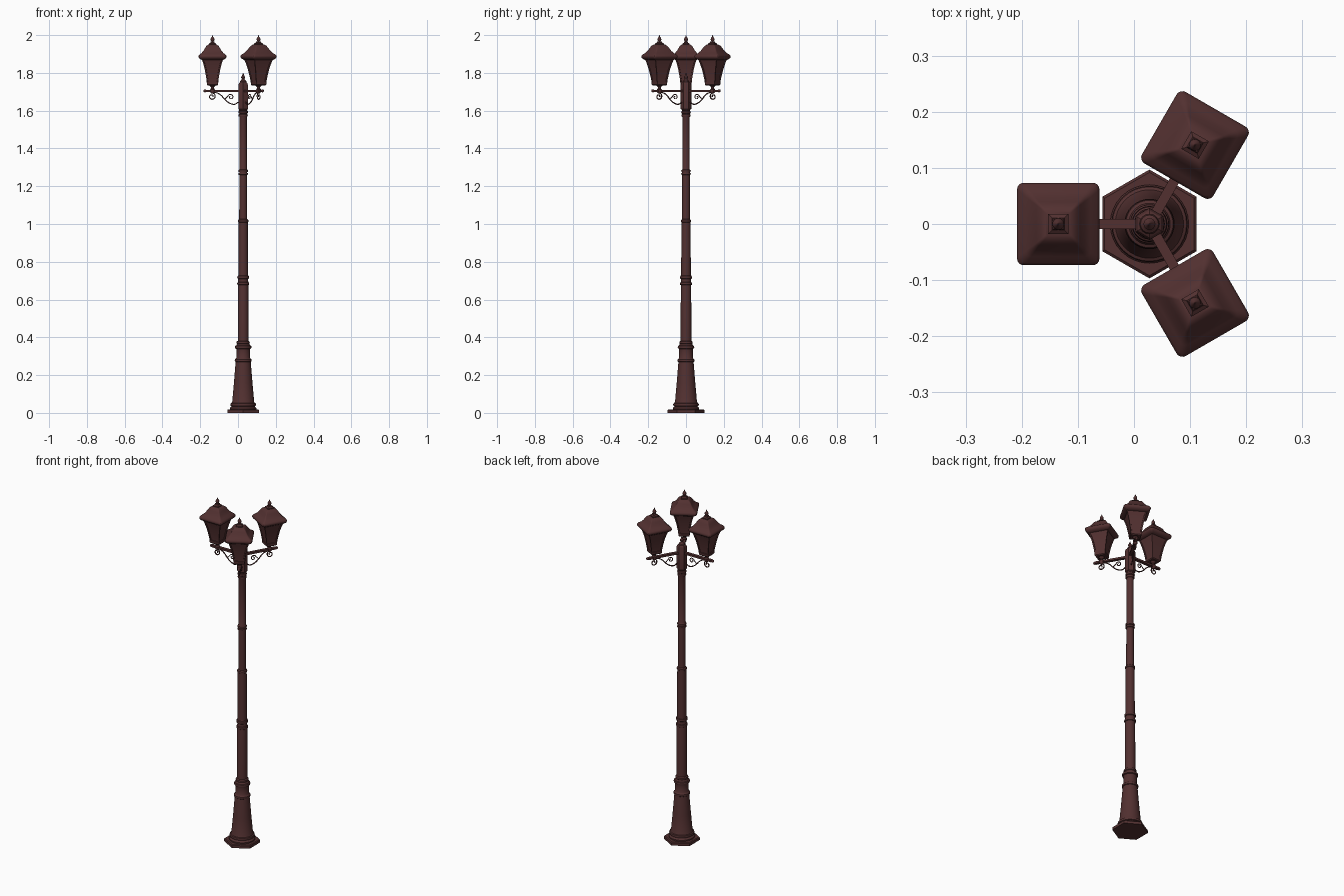
import bpy, bmesh, math
from mathutils import Matrix, Vector

if "Cube" in bpy.data.objects:
    bpy.data.objects.remove(bpy.data.objects["Cube"])

CX = 0.0275  # pole axis
ANGLES = [math.pi, math.pi / 3, -math.pi / 3]
REACH = 0.1625

bronze = bpy.data.materials.new("dark red brown paint")
bronze.diffuse_color = (0.085, 0.03, 0.03, 1)
bronze.use_nodes = True
bronze.node_tree.nodes["Principled BSDF"].inputs["Base Color"].default_value = bronze.diffuse_color


def finish(name, bm, matrix, angle=35):
    bmesh.ops.recalc_face_normals(bm, faces=bm.faces)
    me = bpy.data.meshes.new(name)
    bm.to_mesh(me)
    bm.free()
    me.materials.append(bronze)
    ob = bpy.data.objects.new(name, me)
    bpy.context.collection.objects.link(ob)
    ob.matrix_world = matrix
    bpy.ops.object.select_all(action='DESELECT')
    ob.select_set(True)
    bpy.context.view_layer.objects.active = ob
    bpy.ops.object.shade_smooth_by_angle(angle=math.radians(angle))
    return ob


def loft(bm, sections):
    """Skin a list of equal-length point rings and cap both ends."""
    rings = [[bm.verts.new(p) for p in s] for s in sections]
    n = len(rings[0])
    sides = [[] for _ in range(n)]
    for a, b in zip(rings, rings[1:]):
        for i in range(n):
            j = (i + 1) % n
            sides[i].append(bm.faces.new((a[i], a[j], b[j], b[i])))
    bm.faces.new(rings[0][::-1])
    bm.faces.new(rings[-1])
    return sides


def circle(r, z, n, turn=0.0):
    return [(r * math.cos(turn + math.tau * i / n), r * math.sin(turn + math.tau * i / n), z)
            for i in range(n)]


def lathe(name, profile, n, matrix, turn=0.0, angle=35):
    bm = bmesh.new()
    loft(bm, [circle(r, z, n, turn) for r, z in profile])
    return finish(name, bm, matrix, angle)


def rounded_square(h, z, c, steps=4):
    pts = []
    for k in range(4):
        for s in range(steps + 1):
            a = math.pi / 2 * (k + s / steps)
            q = math.pi / 4 + k * math.pi / 2
            pts.append(((h - c) * math.copysign(1, math.cos(q)) + c * math.cos(a),
                        (h - c) * math.copysign(1, math.sin(q)) + c * math.sin(a), z))
    return pts


def square(h, z):
    return [(h, h, z), (-h, h, z), (-h, -h, z), (h, -h, z)]


def ring(r, z, h=0.008, bulge=0.005):
    """Profile of one rounded moulding."""
    return [(r, z - h), (r + bulge * .75, z - h * .7), (r + bulge, z),
            (r + bulge * .75, z + h * .7), (r, z + h)]


pole = Matrix.Translation((CX, 0, 0))

# hexagonal foot plate
lathe("foot_plate", [(0.097, 0), (0.097, 0.015), (0.092, 0.019)], 6, pole, math.pi / 6, 20)

# tapered pedestal with mouldings
lathe("pedestal", [(0.07, 0.018), (0.07, 0.026), (0.064, 0.032)] + ring(0.061, 0.044, 0.009, 0.007)
      + [(0.058, 0.06), (0.049, 0.16), (0.0405, 0.265)] + ring(0.040, 0.278, 0.008, 0.005)
      + [(0.036, 0.292), (0.036, 0.335)] + ring(0.037, 0.348, 0.009, 0.007)
      + [(0.035, 0.362)] + ring(0.032, 0.372, 0.007, 0.003) + [(0.028, 0.382)], 32, pole)

# stepped shaft, three narrowing lengths with collars
lathe("shaft_lower", [(0.0285, 0.37), (0.0275, 0.672)] + ring(0.027, 0.684, 0.008, 0.005)
      + [(0.0265, 0.70)] + ring(0.0265, 0.718, 0.009, 0.005) + [(0.0255, 0.73)], 32, pole)
lathe("shaft_middle", [(0.0255, 0.72), (0.0245, 1.008)] + ring(0.0245, 1.016, 0.007, 0.003)
      + [(0.021, 1.026)], 32, pole)
lathe("shaft_upper", [(0.021, 1.02), (0.0205, 1.258)] + ring(0.0205, 1.265, 0.006, 0.005)
      + ring(0.0205, 1.281, 0.007, 0.005) + [(0.0195, 1.29), (0.0195, 1.565)]
      + ring(0.0205, 1.575, 0.007, 0.004) + ring(0.0205, 1.592, 0.007, 0.005)
      + [(0.022, 1.60), (0.022, 1.612)], 32, pole)

# hexagonal arm hub and its pointed finial
lathe("hub", [(0.024, 1.605), (0.0285, 1.61), (0.0285, 1.738), (0.024, 1.748), (0.018, 1.752)],
      6, pole, math.pi / 6, 25)
lathe("hub_finial", [(0.018, 1.75), (0.016, 1.758), (0.009, 1.763), (0.007, 1.768), (0.0105, 1.774),
      (0.0105, 1.779), (0.006, 1.785), (0.0035, 1.792), (0.001, 1.80)], 16, pole)


def spiral(cx, cz, r0, r1, a0, turns, n=18):
    return [(cx + (r0 + (r1 - r0) * t / n) * math.cos(a0 + math.tau * turns * t / n),
             cz + (r0 + (r1 - r0) * t / n) * math.sin(a0 + math.tau * turns * t / n))
            for t in range(n + 1)]


def scroll(name, points, matrix, radius=0.0032):
    """Bent iron rod through points in the arm's vertical plane."""
    cu = bpy.data.curves.new(name, 'CURVE')
    cu.dimensions = '3D'
    cu.bevel_depth, cu.bevel_resolution, cu.resolution_u = radius, 1, 4
    cu.use_fill_caps = True
    sp = cu.splines.new('BEZIER')
    sp.bezier_points.add(len(points) - 1)
    for bp, (x, z) in zip(sp.bezier_points, points):
        bp.co = (x, 0, z)
        bp.handle_left_type = bp.handle_right_type = 'AUTO'
    cu.materials.append(bronze)
    ob = bpy.data.objects.new(name, cu)
    bpy.context.collection.objects.link(ob)
    ob.matrix_world = matrix


for k, ang in enumerate(ANGLES, 1):
    arm = pole @ Matrix.Rotation(ang, 4, 'Z')
    lamp = arm @ Matrix.Translation((REACH, 0, 0))

    # arm bar with a small tip knob
    bm = bmesh.new()
    bmesh.ops.create_cube(bm, size=1, matrix=Matrix.Translation((0.1075, 0, 1.705))
                          @ Matrix.Diagonal((0.185, 0.018, 0.011, 1)))
    bmesh.ops.create_uvsphere(bm, u_segments=12, v_segments=8, radius=0.008,
                              matrix=Matrix.Translation((0.203, 0, 1.705)))
    finish(f"arm_{k}", bm, arm)

    # scrollwork below the arm
    tail = spiral(0.166, 1.675, 0.020, 0.005, math.radians(100), 1.3)
    scroll(f"scroll_{k}", [(0.026, 1.645), (0.045, 1.634), (0.07, 1.639), (0.095, 1.657),
           (0.118, 1.682), (0.142, 1.695)] + tail, arm)
    scroll(f"small_scroll_{k}", [(0.098, 1.66), (0.086, 1.672)]
           + spiral(0.066, 1.672, 0.016, 0.004, 0.3, 1.2), arm, 0.0025)

    # turned stem under the lantern
    lathe(f"lantern_stem_{k}", [(0.006, 1.690), (0.011, 1.695), (0.013, 1.702), (0.013, 1.712),
          (0.008, 1.718), (0.008, 1.724), (0.013, 1.730), (0.022, 1.738)], 16, lamp)

    # four-sided glazed body with recessed panes
    bm = bmesh.new()
    shape = [(0.026, 1.733), (0.030, 1.738), (0.030, 1.746), (0.032, 1.765), (0.036, 1.79),
             (0.0415, 1.82), (0.049, 1.85), (0.057, 1.875)]
    sides = loft(bm, [square(h, z) for h, z in shape])
    bmesh.ops.recalc_face_normals(bm, faces=bm.faces)
    for strip in sides:
        bmesh.ops.inset_region(bm, faces=strip[2:], thickness=0.007, depth=0)
        bmesh.ops.inset_region(bm, faces=strip[2:], thickness=0.001, depth=-0.004)
    finish(f"lantern_body_{k}", bm, lamp, 30)

    # flared roof with rounded corners
    bm = bmesh.new()
    roof = [(0.057, 1.868, 0.006), (0.070, 1.877, 0.010), (0.0735, 1.884, 0.012),
            (0.0735, 1.890, 0.012), (0.069, 1.897, 0.012), (0.058, 1.905, 0.010),
            (0.047, 1.918, 0.007), (0.039, 1.932, 0.005), (0.032, 1.943, 0.004),
            (0.022, 1.950, 0.003)]
    loft(bm, [rounded_square(*r) for r in roof])
    finish(f"lantern_roof_{k}", bm, lamp, 40)

    # square cap and ball finial
    bm = bmesh.new()
    loft(bm, [square(h, z) for h, z in [(0.018, 1.947), (0.018, 1.955), (0.011, 1.960), (0.009, 1.966)]])
    finish(f"lantern_cap_{k}", bm, lamp)
    lathe(f"lantern_finial_{k}", [(0.006, 1.962), (0.006, 1.968), (0.0095, 1.973), (0.0105, 1.979),
          (0.008, 1.985), (0.004, 1.990), (0.0025, 1.995), (0.001, 2.0)], 16, lamp)
